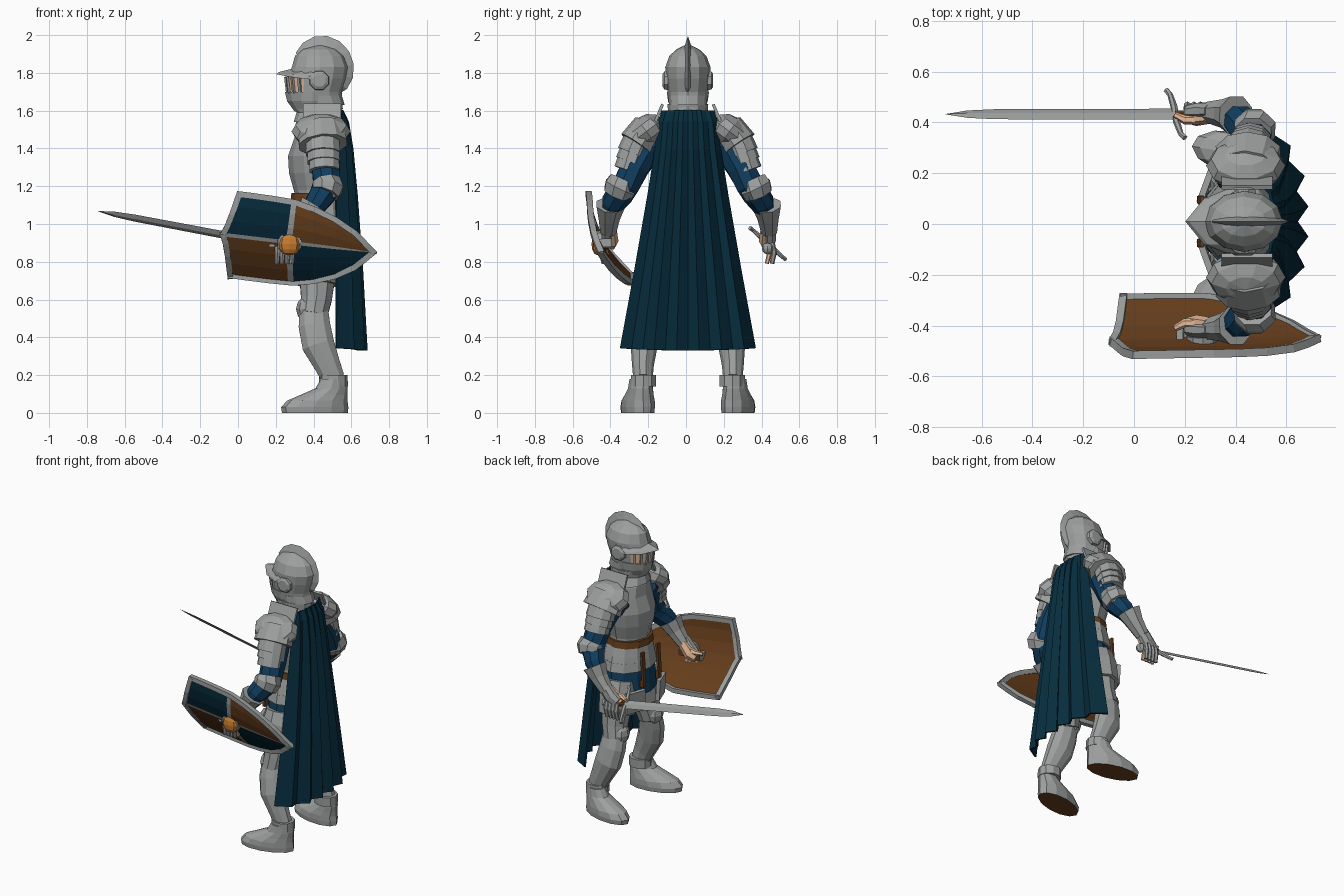
import bpy, bmesh, math
from mathutils import Vector

if "Cube" in bpy.data.objects:
    bpy.data.objects.remove(bpy.data.objects["Cube"])

CY = 0.01  # body mid-plane

def material(name, rgb):
    m = bpy.data.materials.new(name)
    m.diffuse_color = (*rgb, 1)
    m.use_nodes = True
    m.node_tree.nodes["Principled BSDF"].inputs["Base Color"].default_value = m.diffuse_color
    return m

STEEL = material("steel", (0.34, 0.35, 0.35))
CAPE = material("dark_blue", (0.002, 0.025, 0.046))
CLOTH = material("blue_cloth", (0.005, 0.048, 0.115))
BROWN = material("brown_leather", (0.14, 0.05, 0.012))
GOLD = material("orange_brass", (0.58, 0.2, 0.03))
SKIN = material("skin", (0.8, 0.49, 0.31))

def mesh(name, verts, faces, mats):
    me = bpy.data.meshes.new(name)
    me.from_pydata([tuple(v) for v in verts], [], faces)
    for m in mats if isinstance(mats, list) else [mats]:
        me.materials.append(m)
    bm = bmesh.new()
    bm.from_mesh(me)
    bmesh.ops.recalc_face_normals(bm, faces=bm.faces)
    bm.to_mesh(me)
    bm.free()
    ob = bpy.data.objects.new(name, me)
    bpy.context.collection.objects.link(ob)
    return ob

def loft(name, rings, mats):
    n = len(rings[0])
    verts = [v for r in rings for v in r]
    faces = [(k*n+i, k*n+(i+1) % n, (k+1)*n+(i+1) % n, (k+1)*n+i)
             for k in range(len(rings)-1) for i in range(n)]
    faces += [tuple(range(n))[::-1], tuple(range(len(verts)-n, len(verts)))]
    return mesh(name, verts, faces, mats)

def stack(name, levels, mats, cy=CY, n=12):
    """Horizontal rings: z, centre x, radius x, radius y, pointed front."""
    rings = []
    for z, cx, rx, ry, *p in levels:
        peak = p[0] if p else 0
        rings.append([(cx + rx*math.cos(a) - peak*max(0, -math.cos(a))**6, cy + ry*math.sin(a), z)
                      for a in (2*math.pi*i/n for i in range(n))])
    return loft(name, rings, mats)

def tube(name, pts, mats, n=8, flat=1.0):
    """Rings square to a path of x, y, z, radius."""
    c = [Vector(p[:3]) for p in pts]
    rings = []
    for k, p in enumerate(pts):
        d = (c[min(k+1, len(c)-1)] - c[max(k-1, 0)]).normalized()
        u = d.cross(Vector((0, 1, 0.01))).normalized()
        w = d.cross(u)
        rings.append([c[k] + p[3]*(u*math.cos(a) + w*flat*math.sin(a))
                      for a in (2*math.pi*(i+.5)/n for i in range(n))])
    return loft(name, rings, mats)

def ball(name, c, r, mats, seg=10, rot=(0, 0, 0)):
    levels = [(math.cos(math.pi*k/6), 0, math.sin(math.pi*k/6)+.01, math.sin(math.pi*k/6)+.01) for k in range(7)]
    ob = stack(name, levels, mats, 0, seg)
    ob.location, ob.scale, ob.rotation_euler = c, r, rot
    return ob

def box(name, c, s, mats, rot=(0, 0, 0)):
    ob = mesh(name, [(x, y, z) for x in (-.5, .5) for y in (-.5, .5) for z in (-.5, .5)],
              [(0, 1, 3, 2), (4, 6, 7, 5), (0, 4, 5, 1), (2, 3, 7, 6), (0, 2, 6, 4), (1, 5, 7, 3)], mats)
    ob.location, ob.scale, ob.rotation_euler = c, s, rot
    return ob

# Helmet with an open eye band
helm = stack("helmet", [(1.61, .435, .12, .09), (1.65, .43, .12, .098, .02), (1.70, .415, .135, .108, .02),
             (1.77, .425, .15, .118, .015), (1.83, .435, .15, .12), (1.89, .432, .13, .098),
             (1.925, .43, .09, .06), (1.945, .435, .02, .02)], [STEEL, SKIN])
for f in helm.data.polygons:
    if 1.70 < f.center.z < 1.76 and f.normal.x < -.55:
        f.material_index = 1
for i in (-3, -2, -1, 0, 1, 2, 3):
    a = math.pi + i*.3
    box("visor_bar", (.42+.151*math.cos(a)-.014*abs(math.cos(a))**6, CY+.114*math.sin(a), 1.735),
        (.012, .015, .09), STEEL, (0, .12, a))
stack("chin_guard", [(1.595, .40, .09, .085, .01), (1.65, .395, .115, .105, .02), (1.70, .395, .122, .112, .025)], STEEL)
loft("visor_peak", [[(xf, CY+y, zf), (xf+.015, CY+y, zf+.012), (xr, CY+y, zf+.032), (xr, CY+y, zf-.006)]
     for y, xf, zf, xr in ((-.125, .36, 1.768, .41), (-.09, .275, 1.779, .35), (0, .202, 1.793, .30),
                           (.09, .275, 1.779, .35), (.125, .36, 1.768, .41))], STEEL)
crest = []
for a in range(-48, 162, 21):
    t = math.radians(a)
    o = .057*max(0, math.sin((a+48)/210*math.pi)-.02)**.65 if -40 < a < 155 else 0
    crest.append([(.432+(.138+o)*math.cos(t), CY, 1.795+(.15+o)*math.sin(t))] +
                 [(.432+.125*math.cos(t), CY+s*.022, 1.795+.135*math.sin(t)) for s in (1, -1)])
loft("helmet_crest", crest, STEEL)
stack("neck_flare", [(1.63, .445, .12, .10), (1.68, .43, .12, .104)], STEEL)
stack("collar", [(1.54, .425, .13, .15), (1.59, .43, .12, .105), (1.635, .425, .13, .108)], STEEL)

# Torso, belt and skirt plates
stack("breastplate", [(1.12, .43, .12, .145), (1.18, .425, .12, .145, .01), (1.27, .42, .135, .17, .015),
      (1.36, .42, .143, .185, .012), (1.46, .43, .13, .18), (1.53, .43, .125, .15), (1.575, .43, .11, .12)], STEEL)
stack("belt", [(1.12, .425, .147, .165), (1.165, .425, .142, .16)], BROWN)
for k in range(3):
    z = 1.125 - .05*k
    stack("skirt_plate", [(z-.06, .43, .15+.007*k, .182+.012*k), (z, .43, .14+.008*k, .165+.014*k)], STEEL)
stack("cloth_skirt", [(.80, .42, .155, .212), (.985, .43, .148, .19)], CLOTH)
for y in (-.085, .085):
    box("hanging_strap", (.262, CY+y, 1.0), (.015, .03, .20), BROWN, (0, .06, 0))
    box("strap_end", (.262, CY+y, .89), (.022, .035, .05), BROWN)

# Legs
for s in (1, -1):
    Y = lambda y: CY + s*y
    tube("thigh_plate", [(.42, Y(.115), .90, .11), (.42, Y(.13), .82, .125), (.415, Y(.155), .68, .12)], STEEL, 10)
    box("hip_plate", (.285, Y(.14), .775), (.025, .14, .14), STEEL, (0, -.05, s*-.35))
    tube("lower_thigh", [(.42, Y(.15), .72, .10), (.415, Y(.175), .60, .085), (.40, Y(.19), .52, .078)], STEEL, 10)
    ball("knee_cap", (.37, Y(.185), .55), (.062, .066, .07), STEEL, 8)
    tube("shin_plate", [(.40, Y(.19), .55, .08), (.405, Y(.213), .46, .088), (.425, Y(.232), .36, .09),
         (.475, Y(.238), .25, .072), (.505, Y(.238), .18, .064)], STEEL, 10, .8)
    stack("ankle_band", [(.14, .505, .077, .07), (.20, .505, .075, .07)], STEEL, Y(.235), 10)
    boot = stack("boot", [(0, .408, .175, .084), (.03, .406, .178, .088), (.065, .42, .16, .086),
                 (.095, .455, .125, .076), (.13, .495, .085, .066), (.18, .505, .066, .06)], [STEEL, BROWN], Y(.25), 12)
    for v in boot.data.vertices:
        v.co.y += s*(.5 - v.co.x)*.17
    for f in boot.data.polygons:
        if f.center.z < .001:
            f.material_index = 1

# Arms
for s in (1, -1):
    P = lambda x, y, z, *r: (x, CY + s*y, z, *r)
    dy = 0 if s > 0 else -.008
    tube("sleeve", [P(.425, .13, 1.45, .10), P(.445, .22, 1.40, .088), P(.465, .28, 1.30, .08), P(.47, .325, 1.21, .076),
         P(.45, .36, 1.16, .074), P(.415, .395, 1.11, .066), P(.38, .41, 1.06, .05)], CLOTH)
    ball("shoulder_plate", P(.44, .22, 1.49), (.155, .112, .085), STEEL, 10, (s*-.65, 0, 0))
    tube("shoulder_skirt", [P(.44, .205, 1.515, .118), P(.45, .27, 1.42, .134)], STEEL, 10, .75)
    box("neck_flange", P(.445, .165, 1.56), (.20, .016, .16), STEEL, (s*.40, 0, 0))
    for k in range(3):
        tube("arm_plate", [P(.448+.004*k, .262+.016*k, 1.44-.045*k, .092-.005*k),
             P(.450+.004*k, .29+.014*k, 1.372-.045*k, .096-.006*k)], STEEL, 10, .9)
    tube("elbow_plate", [P(.47, .343, 1.225, .078), P(.475, .36, 1.195, .088), P(.462, .375, 1.16, .078)], STEEL)
    ball("elbow_wing", P(.495, .39, 1.185), (.045, .022, .05), STEEL, 8)
    tube("gauntlet_cuff", [P(.40, .418+dy, 1.10, .08), P(.36, .425+dy, 1.035, .06), P(.30, .43+dy, .96, .045)], STEEL)
    # Hand with steel back and bare palm
    tube("hand_back", [P(.31, .435+dy, .985, .046), P(.265, .435+dy, .93, .05), P(.215, .432+dy, .90, .038)], STEEL, 8, .7)
    tube("palm", [P(.30, .410+dy, .97, .036), P(.245, .405+dy, .91, .042), P(.20, .41+dy, .89, .03)], SKIN, 6, .7)
    tube("thumb", [P(.26, .40, .94, .02), P(.20, .40, .93, .018), P(.16, .42, .925, .012)], SKIN, 6)
    for k in range(4):
        x = .21 + .026*k
        tube("finger", [P(x, .445, .90, .015), P(x, .457, .85, .015), P(x-.004, .445, .79, .012)], STEEL, 6)
        tube("fingertip", [P(x, .435, .86, .013), P(x, .418, .79, .011)], SKIN, 6)

# Ear discs
for s in (1, -1):
    tube("ear_disc", [(.43, CY+s*.105, 1.76, .055), (.43, CY+s*.125, 1.76, .052), (.43, CY+s*.134, 1.76, .035)], STEEL)

# Pleated cape
cols, rows = 13, [(1.60, .55, .135), (1.54, .575, .155), (1.40, .595, .17), (1.15, .615, .21), (.75, .64, .28), (.33, .66, .355)]
cv, cf = [], []
for k, (z, x, w) in enumerate(rows):
    for j in range(cols):
        t = 2*j/(cols-1) - 1
        zig = (.003 + .0036*k)*(1 if j % 2 else -1)
        cv.append((x + zig - (.03+.018*k)*abs(t)**3, CY + w*t, z + (.012*t*t if k == 5 else 0)))
        if k and j:
            b = k*cols + j
            cf.append((b, b-1, b-cols-1, b-cols))
cape = mesh("cape", cv, cf, CAPE)
mod = cape.modifiers.new("thickness", 'SOLIDIFY')
mod.thickness, mod.offset = .012, 0

# Curved shield with quartered face
def half(u):
    k = [(0, 1), (.2, 1.01), (.45, .99), (.6, .88), (.75, .69), (.88, .42), (1, .01)]
    for (a, p), (b, q) in zip(k, k[1:]):
        if u <= b:
            return p + (q-p)*(u-a)/(b-a)

def shield_point(u, v, off=0.0):
    w = v*half(u)
    x = -.08 + .795*u + max(0, 1-1.5*u)*(.062*abs(v)**.75 + .024*v)
    return (x, -.463 + .012*u - .112*w + .06*w*w + off, .943 - .093*u + .215*w)

us = [0, .1, .27, .415, .455, .6, .75, .88, .95, 1]
vs = [-1, -.7, -.35, -.045, .045, .35, .7, 1]
sv = [shield_point(u, v, o) for o in (-.009, .009) for u in us for v in vs]
sf, si, m = [], [], len(vs)
for layer in (0, 1):
    for i in range(len(us)-1):
        for j in range(m-1):
            b = layer*len(us)*m + i*m + j
            sf.append((b, b+1, b+m+1, b+m))
            cross = i == 3 or j == 3
            si.append(1 if layer else 2 if cross else 0 if (i < 3) == (j > 3) else 1)
shield = mesh("shield", sv, sf, [CAPE, BROWN, STEEL])
for f, k in zip(shield.data.polygons, si):
    f.material_index = k

# Shield rim: four square bars following the outline
def rim(pts):
    rings = []
    for k, (u, v) in enumerate(pts):
        c = Vector(shield_point(u, v))
        d = Vector(shield_point(*pts[min(k+1, len(pts)-1)])) - Vector(shield_point(*pts[max(k-1, 0)]))
        n = d.cross(Vector((0, 1, 0))).normalized()*.015
        b = d.cross(n).normalized()*.016
        if k in (0, len(pts)-1):
            c += d.normalized()*(.012 if k else -.012)
        rings.append([c+n+b, c+n-b, c-n-b, c-n+b])
    loft("shield_rim", rings, STEEL)

rim([(u, 1) for u in us])
rim([(u, -1) for u in us])
rim([(0, v) for v in (0, .2, .5, 1)])
rim([(0, v) for v in (0, -.2, -.5, -1)])

# Shield boss and grip
tube("boss_ring", [(.272, -.44, .90, .068), (.272, -.475, .895, .064)], STEEL, 10)
ball("shield_boss", (.272, -.47, .893), (.058, .03, .058), GOLD, 8)
box("shield_grip", (.25, -.405, .90), (.16, .025, .035), BROWN)
for x in (.18, .32):
    box("grip_mount", (x, -.425, .90), (.025, .06, .045), STEEL)

# Sword, built along local x with its width tilted
axis = Vector((-.983, 0, .186))
wide = Vector((0, .72, -.69))
wide = (wide - axis*wide.dot(axis)).normalized()
thin = axis.cross(wide)
S = lambda a, b, c=0: Vector((.20, .432, .89)) + axis*a + wide*b + thin*c
loft("sword_blade", [[S(a, w), S(a, 0, t), S(a, -w), S(a, 0, -t)] for a, w, t in
     ((.03, .030, .008), (.76, .027, .007), (.87, .020, .006), (.958, .001, .001))], STEEL)
tube("sword_guard", [(*S(a, b), r) for a, b, r in ((.058, .13, .012), (.045, .105, .011), (.038, .04, .014),
     (.038, -.04, .014), (.03, -.105, .011), (.016, -.128, .012))], STEEL, 6)
tube("sword_grip", [(*S(-.09, 0), .015), (*S(.04, 0), .015)], BROWN, 8)
ball("sword_pommel", S(-.11, 0), (.03, .03, .03), STEEL, 8)
